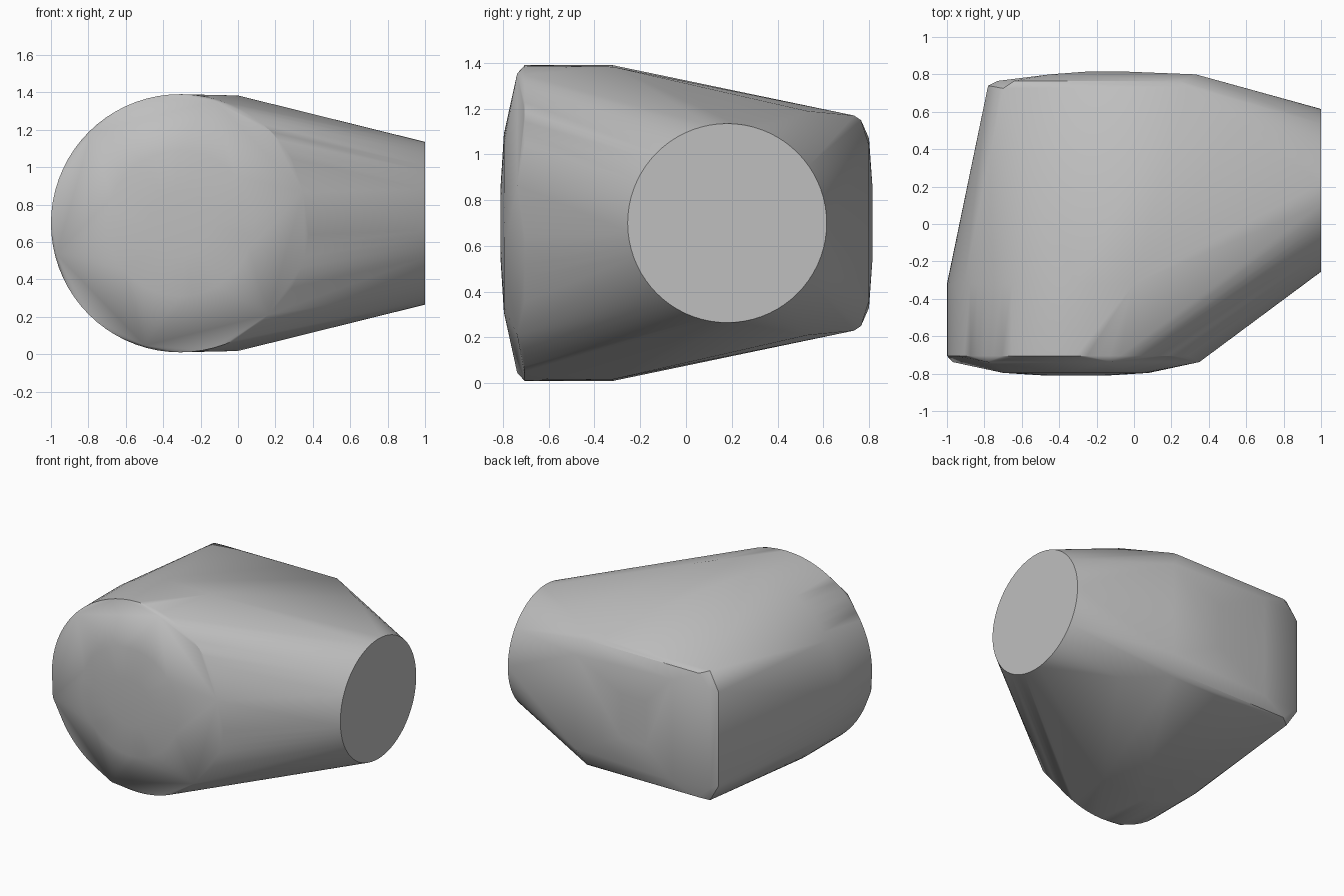
import bpy, bmesh
from math import cos, sin, radians, tau

cube = bpy.data.objects.get("Cube")
if cube:
    bpy.data.objects.remove(cube)

MID = 0.70      # height of both axes
AXIS_X = -0.31  # centre of the front drum
points = []


def ring(radius, count, place, start=0.0):
    """Add a circle of points; place maps the two circle offsets to a position."""
    for i in range(count):
        a = start + tau * i / count
        points.append(place(radius * cos(a), radius * sin(a)))


def front_ring(radius, y, count=72, start=0.0):
    ring(radius, count, lambda u, v: (AXIS_X + u, y, MID + v), start)


def mirrored(x, y, half_height):
    """Add a point above and below the middle height."""
    for s in (-1, 1):
        points.append((x, y, MID + s * half_height))


# Front drum with a shallow, six-cornered domed face
front_ring(0.69, -0.32)
front_ring(0.69, -0.705)
front_ring(0.68, -0.738, 6, radians(14))
front_ring(0.39, -0.796, 36)
front_ring(0.17, -0.81, 18)

# Round side mouth
ring(0.435, 72, lambda u, v: (1.0, 0.18 + u, MID + v))

# Ridges where the flat top and bottom meet the side mouth
mirrored(0.0, -0.32, 0.683)
mirrored(0.57, 0.53, 0.49)
mirrored(0.60, 0.60, 0.42)

# Rounded back end
for x, y, h in ((-0.78, 0.74, 0.34), (-0.73, 0.765, 0.36),
                (-0.70, 0.725, 0.47), (0.28, 0.735, 0.47),
                (-0.64, 0.765, 0.45), (0.25, 0.765, 0.45),
                (-0.45, 0.80, 0.37), (0.33, 0.80, 0.34),
                (-0.25, 0.815, 0.16), (-0.05, 0.815, 0.16)):
    mirrored(x, y, h)

# Wrap the sections in one tight shell
bm = bmesh.new()
for p in points:
    bm.verts.new(p)
hull = bmesh.ops.convex_hull(bm, input=bm.verts[:])
loose = {v for v in hull["geom_interior"] + hull["geom_unused"]
         if isinstance(v, bmesh.types.BMVert) and v.is_valid}
bmesh.ops.delete(bm, geom=list(loose), context="VERTS")
bmesh.ops.dissolve_limit(bm, angle_limit=radians(0.3), verts=bm.verts[:], edges=bm.edges[:])
bmesh.ops.recalc_face_normals(bm, faces=bm.faces[:])

mesh = bpy.data.meshes.new("elbow_shell")
bm.to_mesh(mesh)
bm.free()
shell = bpy.data.objects.new("elbow_shell", mesh)
bpy.context.collection.objects.link(shell)

# Plain grey
grey = bpy.data.materials.new("light_grey")
grey.use_nodes = True
colour = (0.52, 0.52, 0.52, 1.0)
grey.diffuse_color = colour
bsdf = next(n for n in grey.node_tree.nodes if n.type == "BSDF_PRINCIPLED")
bsdf.inputs["Base Color"].default_value = colour
mesh.materials.append(grey)

# Smooth shading with crisp rims
bpy.ops.object.select_all(action="DESELECT")
shell.select_set(True)
bpy.context.view_layer.objects.active = shell
bpy.ops.object.shade_smooth_by_angle(angle=radians(30))
